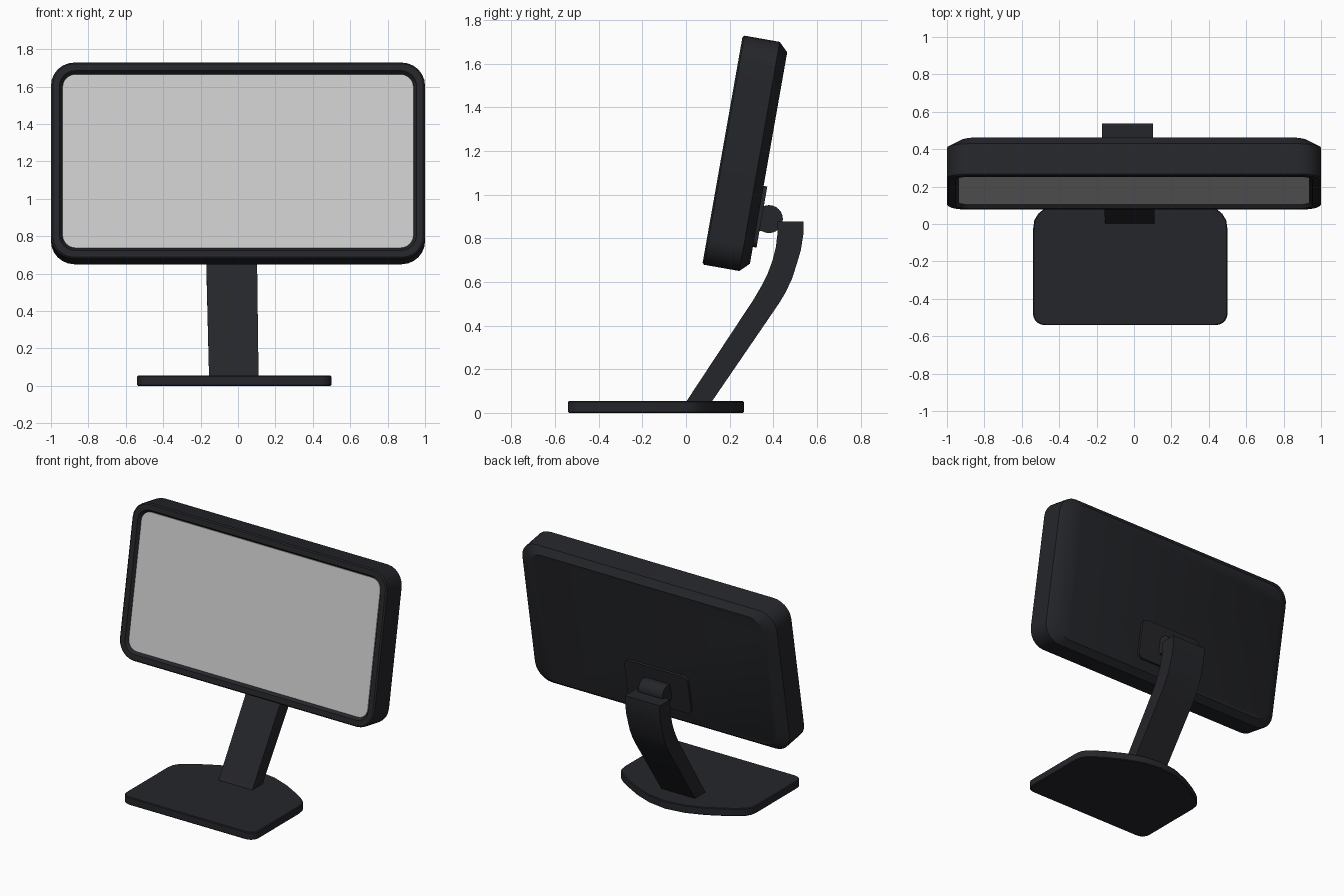
import bpy, bmesh
from math import radians, cos, sin, pi
from mathutils import Matrix, Vector

if "Cube" in bpy.data.objects:
    bpy.data.objects.remove(bpy.data.objects["Cube"])

dark = bpy.data.materials.new("dark_plastic")
dark.diffuse_color = (0.018, 0.019, 0.023, 1)
dark.use_nodes = True
dark.node_tree.nodes["Principled BSDF"].inputs["Base Color"].default_value = dark.diffuse_color

# local frame of the tilted display: y = depth behind front face, z = up the face
TILT = Matrix.Translation((0, 0.1675, 1.205)) @ Matrix.Rotation(radians(-10), 4, 'X')


def rounded(hw, hh, r, seg=6):
    """Outline of a rounded rectangle as 2D points."""
    pts = []
    for k, (sx, sz) in enumerate(((1, 1), (-1, 1), (-1, -1), (1, -1))):
        for i in range(seg + 1):
            a = (k + i / seg) * pi / 2
            pts.append((sx * (hw - r) + r * cos(a), sz * (hh - r) + r * sin(a)))
    return pts


def loft(name, rings, matrix=Matrix(), mat=dark, angle=30):
    """Skin a list of equal-length 3D rings and cap both ends."""
    bm = bmesh.new()
    vs = [[bm.verts.new(p) for p in ring] for ring in rings]
    n = len(rings[0])
    for a, b in zip(vs, vs[1:]):
        for i in range(n):
            j = (i + 1) % n
            bm.faces.new((a[i], a[j], b[j], b[i]))
    bm.faces.new(vs[0])
    bm.faces.new(vs[-1])
    bmesh.ops.recalc_face_normals(bm, faces=bm.faces)
    bm.transform(matrix)
    me = bpy.data.meshes.new(name)
    bm.to_mesh(me)
    bm.free()
    ob = bpy.data.objects.new(name, me)
    bpy.context.collection.objects.link(ob)
    if mat:
        me.materials.append(mat)
    bpy.ops.object.select_all(action='DESELECT')
    bpy.context.view_layer.objects.active = ob
    ob.select_set(True)
    bpy.ops.object.shade_smooth_by_angle(angle=radians(angle))
    return ob


def slab(hw, hh, r, depth, cx=0, cz=0):
    return [(x + cx, depth, z + cz) for x, z in rounded(hw, hh, r)]


# display housing: recess floor, sloped lip, bezel, sides, chamfered back
loft("display_housing", [
    slab(0.938, 0.471, 0.07, 0.025),
    slab(0.955, 0.488, 0.085, 0.0),
    slab(0.99, 0.525, 0.115, 0.0),
    slab(1.0, 0.533, 0.125, 0.008),
    slab(1.0, 0.533, 0.125, 0.172),
    slab(0.93, 0.492, 0.115, 0.214)], TILT)

# screen panel set in the recess
loft("screen", [slab(0.938, 0.471, 0.07, 0.018),
                slab(0.938, 0.471, 0.07, 0.026)], TILT, None)

# mounting plate on the back
loft("mount_plate", [slab(0.25, 0.142, 0.04, 0.21, -0.02, -0.272),
                     slab(0.25, 0.142, 0.04, 0.231, -0.02, -0.272)], TILT)

# hinge barrel and the block joining it to the plate
barrel = [(0.38 + 0.064 * cos(i * pi / 12), 0.888 + 0.064 * sin(i * pi / 12))
          for i in range(24)]
loft("hinge_barrel", [[(x, y, z) for y, z in barrel] for x in (-0.125, 0.065)])
block = [(0.33, 0.835), (0.39, 0.83), (0.39, 0.945), (0.34, 0.95)]
loft("hinge_block", [[(x, y, z) for y, z in block] for x in (-0.12, 0.06)])

# curved arm: front and back edge points of its side profile (y, z)
front = [(0.0, 0.05), (0.31, 0.52), (0.345, 0.58), (0.375, 0.64),
         (0.397, 0.70), (0.412, 0.76), (0.42, 0.83), (0.42, 0.876)]
back = [(0.117, 0.05), (0.425, 0.50), (0.455, 0.55), (0.484, 0.61),
        (0.507, 0.68), (0.526, 0.745), (0.538, 0.82), (0.538, 0.876)]
arm = []
for (yf, zf), (yb, zb) in zip(front, back):
    l, r = -0.155 - 0.036 * yf, 0.11 - 0.02 * yf
    arm.append([(l, yf, zf), (r, yf, zf), (r, yb, zb), (l, yb, zb)])
loft("stand_arm", arm)

# base plate: rounded front corners, bowed back edge
half = [(0.46 + 0.06 * sin(a), -0.48 - 0.06 * cos(a))
        for a in (i * pi / 10 for i in range(6))]
half += [(0.52, -0.03), (0.513, 0.02), (0.492, 0.055), (0.45, 0.09),
         (0.38, 0.135), (0.27, 0.195), (0.14, 0.245)]
outline = half + [(0, 0.265)] + [(-x, y) for x, y in reversed(half)]


def base_ring(z, s=1.0):
    return [(x * s - 0.02, (y + 0.14) * s - 0.14, z) for x, y in outline]


loft("base_plate", [base_ring(0, 0.99), base_ring(0.005), base_ring(0.05),
                    base_ring(0.055, 0.99)])
